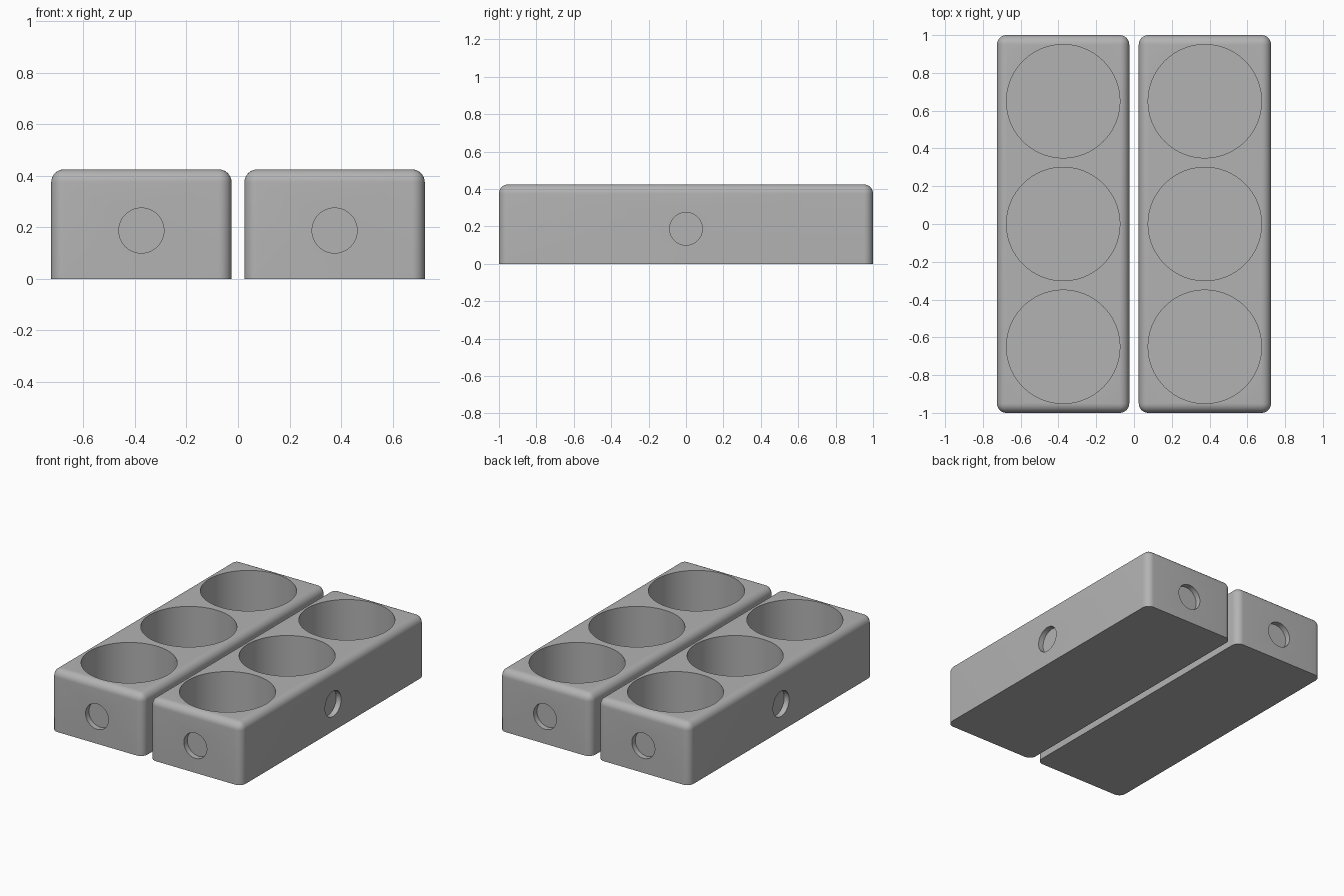
import bpy, bmesh, math
from mathutils import Matrix, Vector

if "Cube" in bpy.data.objects:
    bpy.data.objects.remove(bpy.data.objects["Cube"])

# Dimensions
HALF_W, HALF_L, HEIGHT = 0.35, 1.0, 0.425
CENTRE_X, FILLET = 0.375, 0.05
CUP_R, CUP_FLOOR, CUP_PITCH = 0.3, 0.05, 0.65
HOLE_R, HOLE_Z, HOLE_DEPTH = 0.0875, 0.1875, 0.0375

grey = bpy.data.materials.new("grey plastic")
grey.diffuse_color = (0.45, 0.45, 0.45, 1)
grey.use_nodes = True
grey.node_tree.nodes["Principled BSDF"].inputs["Base Color"].default_value = grey.diffuse_color


def make_object(name, bm):
    mesh = bpy.data.meshes.new(name)
    bm.to_mesh(mesh)
    bm.free()
    mesh.materials.append(grey)
    obj = bpy.data.objects.new(name, mesh)
    bpy.context.collection.objects.link(obj)
    return obj


def add_cylinder(bm, centre, radius, depth, axis, segments):
    turn = Vector((0, 0, 1)).rotation_difference(Vector(axis)).to_matrix().to_4x4()
    bmesh.ops.create_cone(bm, cap_ends=True, segments=segments, radius1=radius,
                          radius2=radius, depth=depth,
                          matrix=Matrix.Translation(centre) @ turn)


# Cutter: three deep cups and a shallow blind hole in each side wall
bm = bmesh.new()
for i in (-1, 0, 1):
    add_cylinder(bm, (0, i * CUP_PITCH, CUP_FLOOR + 0.3), CUP_R, 0.6, (0, 0, 1), 96)
for s in (-1, 1):
    add_cylinder(bm, (s * HALF_W, 0, HOLE_Z), HOLE_R, 2 * HOLE_DEPTH, (1, 0, 0), 48)
    add_cylinder(bm, (0, s * HALF_L, HOLE_Z), HOLE_R, 2 * HOLE_DEPTH, (0, 1, 0), 48)
cutter = make_object("pocket_cutter", bm)
cutter.hide_render = True
cutter.hide_viewport = True

# Block: rounded on every edge except those on the flat base
bm = bmesh.new()
bmesh.ops.create_cube(bm, size=1, matrix=Matrix.Translation((0, 0, HEIGHT / 2))
                      @ Matrix.Diagonal((2 * HALF_W, 2 * HALF_L, HEIGHT, 1)))
edges = [e for e in bm.edges if max(v.co.z for v in e.verts) > 0.01]
bmesh.ops.bevel(bm, geom=edges, offset=FILLET, segments=8, profile=0.5,
                affect='EDGES', clamp_overlap=True)
block = make_object("right_holder_block", bm)
cut = block.modifiers.new("pockets", 'BOOLEAN')
cut.operation = 'DIFFERENCE'
cut.solver = 'EXACT'
cut.object = cutter
bpy.context.view_layer.objects.active = block
block.select_set(True)
bpy.ops.object.modifier_apply(modifier=cut.name)
bpy.ops.object.shade_smooth_by_angle(angle=math.radians(30))
block.location.x = CENTRE_X

# Matching second block
twin = block.copy()
twin.data = block.data.copy()
twin.name = "left_holder_block"
twin.location.x = -CENTRE_X
bpy.context.collection.objects.link(twin)

bpy.data.objects.remove(cutter)
